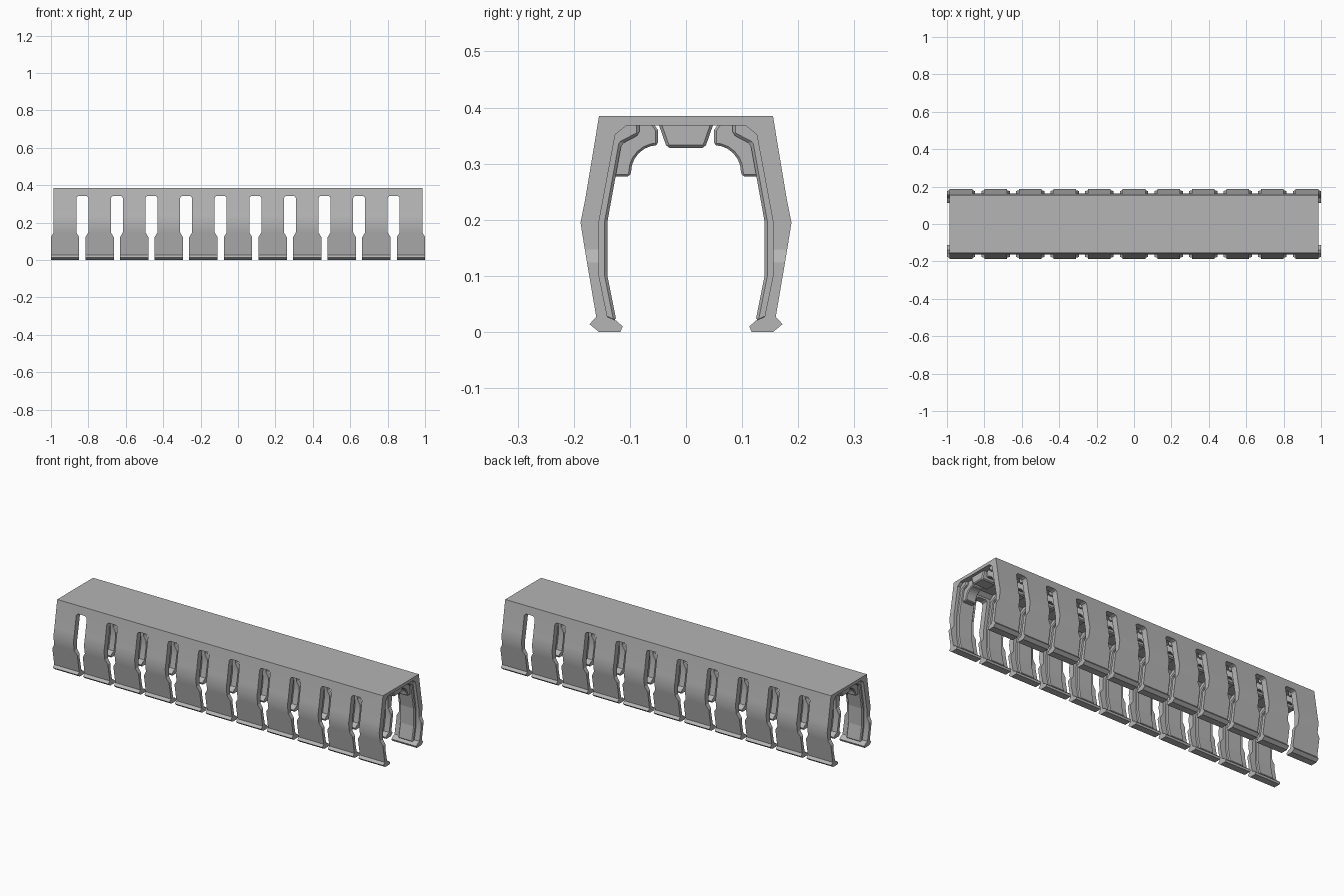
import bpy, bmesh, math

cube = bpy.data.objects.get("Cube")
if cube:
    bpy.data.objects.remove(cube, do_unlink=True)

PITCH = 0.185
FINGERS = [PITCH * i for i in range(-5, 6)]

grey = bpy.data.materials.new("grey_plastic")
grey.use_nodes = True
colour = (0.46, 0.46, 0.46, 1)
grey.diffuse_color = colour
grey.node_tree.nodes["Principled BSDF"].inputs["Base Color"].default_value = colour


def add_prism(bm, points, direction):
    """Cap a polygon and extrude it along one direction."""
    face = bm.faces.new([bm.verts.new(p) for p in points])
    new = bmesh.ops.extrude_face_region(bm, geom=[face])["geom"]
    bmesh.ops.translate(bm, vec=direction,
                        verts=[v for v in new if isinstance(v, bmesh.types.BMVert)])


def finish(name, bm):
    bmesh.ops.recalc_face_normals(bm, faces=bm.faces)
    mesh = bpy.data.meshes.new(name)
    bm.to_mesh(mesh)
    bm.free()
    mesh.materials.append(grey)
    obj = bpy.data.objects.new(name, mesh)
    bpy.context.collection.objects.link(obj)
    return obj


def repeat_on_fingers(name, profiles, width, bevel):
    """Place cross-sections on the middle of every finger."""
    bm = bmesh.new()
    for x in FINGERS:
        for profile in profiles:
            add_prism(bm, [(x - width / 2, y, z) for y, z in profile], (width, 0, 0))
    obj = finish(name, bm)
    mod = obj.modifiers.new("chamfer", "BEVEL")
    mod.width = bevel
    mod.segments = 1
    mod.limit_method = "ANGLE"
    mod.angle_limit = math.radians(50)
    return obj


def both_sides(profile):
    return [profile, [(-y, z) for y, z in profile]]


# Channel shell with hooked feet
outer = [(0.155, 0.385), (0.179, 0.24), (0.188, 0.195), (0.180, 0.145),
         (0.160, 0.027), (0.172, 0.014), (0.155, 0)]
inner = [(0.117, 0), (0.113, 0.010), (0.124, 0.020), (0.140, 0.027),
         (0.155, 0.10), (0.155, 0.197), (0.126, 0.352), (0.106, 0.368)]
half = outer + inner
section = half + [(-y, z) for y, z in reversed(half)]
bm = bmesh.new()
add_prism(bm, [(-1, y, z) for y, z in section], (2, 0, 0))
shell = finish("channel_shell", bm)

# Slots between the fingers, with open ones trimming the two ends
bm = bmesh.new()
for i in range(-6, 6):
    x = PITCH * (i + 0.5)
    top = 0.5 if i in (-6, 5) else 0.343
    right = [(0.0165, -0.1), (0.0165, 0.122), (0.032, 0.147),
             (0.032, top - 0.012), (0.028, top - 0.004), (0.020, top)]
    outline = right + [(-dx, z) for dx, z in reversed(right)]
    add_prism(bm, [(x + dx, -0.4, z) for dx, z in outline], (0, 0.8, 0))
cutter = finish("slot_cutter", bm)
cutter.hide_render = True
cutter.hide_viewport = True
mod = shell.modifiers.new("slots", "BOOLEAN")
mod.object = cutter
mod.solver = "EXACT"

# Inner ribs lining each finger
rib = [(0.130, 0.018), (0.124, 0.020), (0.140, 0.10), (0.140, 0.197),
       (0.115, 0.335), (0.083, 0.352), (0.083, 0.374), (0.130, 0.374),
       (0.165, 0.197), (0.165, 0.10), (0.150, 0.027)]
repeat_on_fingers("finger_ribs", both_sides(rib), 0.088, 0.006)

# Curved corner gussets
arc = [(0.05 + 0.048 * math.cos(a), 0.285 + 0.048 * math.sin(a))
       for a in [math.radians(15 * k) for k in range(7)]]
gusset = [(0.145, 0.277), (0.100, 0.277)] + arc + [(0.05, 0.360), (0.06, 0.374), (0.130, 0.374)]
repeat_on_fingers("corner_gussets", both_sides(gusset), 0.06, 0.004)

# Pads under the roof
pad = [(0.050, 0.374), (0.034, 0.328), (-0.034, 0.328), (-0.050, 0.374)]
repeat_on_fingers("roof_pads", [pad], 0.088, 0.005)

# Soft shading across the shallow fold of the side walls
bpy.ops.object.select_all(action="DESELECT")
bpy.context.view_layer.objects.active = shell
shell.select_set(True)
bpy.ops.object.modifier_apply(modifier="slots")
bpy.ops.object.shade_smooth_by_angle(angle=math.radians(25))
bpy.data.objects.remove(cutter, do_unlink=True)
